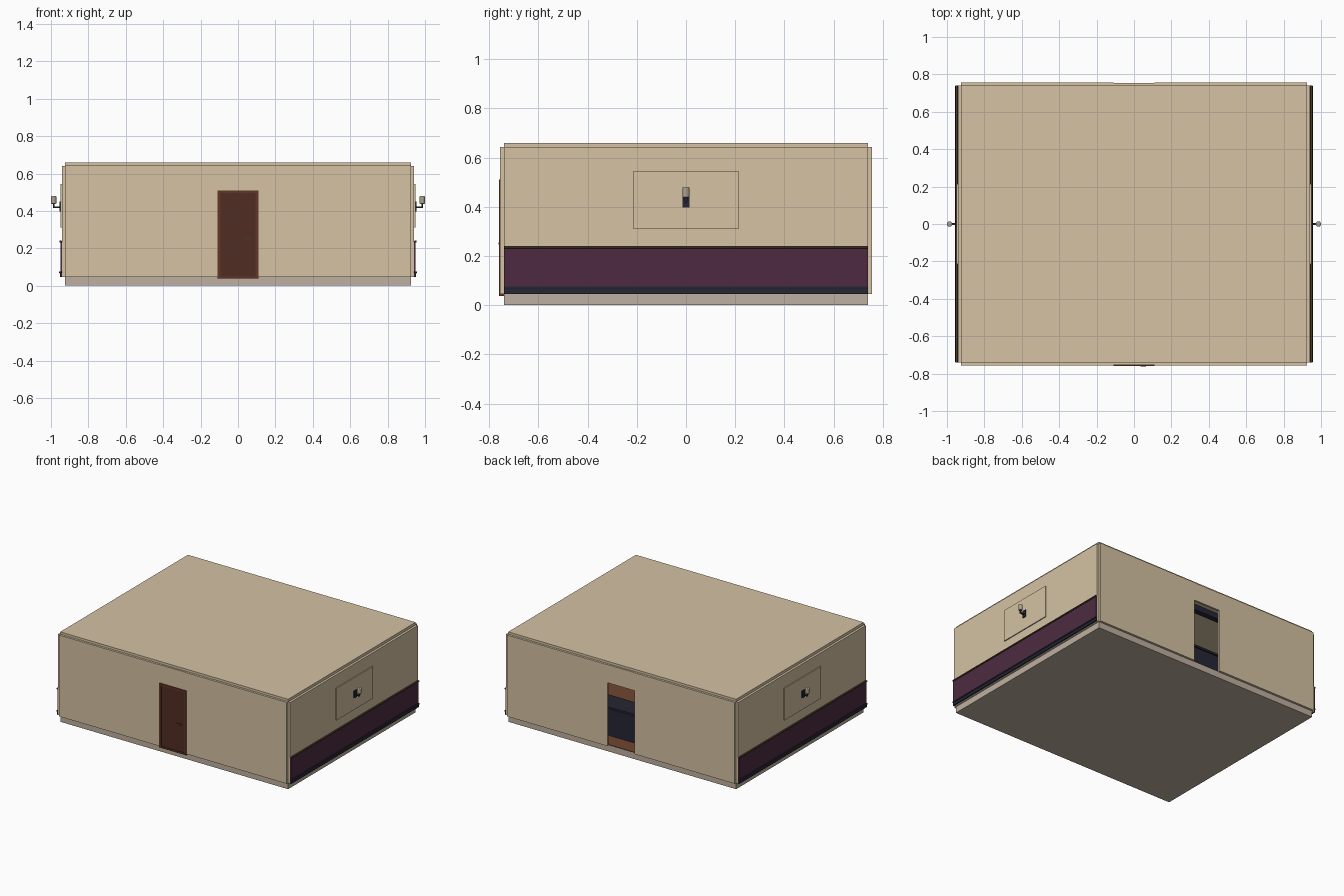
import bpy, math
from mathutils import Vector

if "Cube" in bpy.data.objects:
    bpy.data.objects.remove(bpy.data.objects["Cube"])


def material(name, rgb):
    m = bpy.data.materials.new(name)
    m.diffuse_color = (*rgb, 1)
    m.use_nodes = True
    m.node_tree.nodes["Principled BSDF"].inputs["Base Color"].default_value = m.diffuse_color
    return m


BEIGE = material("beige plaster", (0.66, 0.54, 0.37))
STONE = material("grey beige stone", (0.52, 0.43, 0.35))
PURPLE = material("deep purple", (0.075, 0.024, 0.052))
NAVY = material("dark navy", (0.018, 0.019, 0.033))
DOOR = material("dark red brown", (0.08, 0.026, 0.016))
FRAME = material("red brown", (0.12, 0.036, 0.02))
TRIM = material("olive brown", (0.06, 0.04, 0.022))
WOOD = material("floor wood", (0.16, 0.06, 0.03))
SHADE = material("lamp shade", (0.42, 0.36, 0.27))


def box(name, x, y, z, mat, bevel=0):
    """Box from (min, max) ranges along each axis."""
    bpy.ops.mesh.primitive_cube_add(size=1)
    o = bpy.context.object
    o.name = name
    lo, hi = Vector((x[0], y[0], z[0])), Vector((x[1], y[1], z[1]))
    for v in o.data.vertices:
        v.co = (lo + hi) / 2 + v.co * (hi - lo)
    o.data.materials.append(mat)
    if bevel:
        b = o.modifiers.new("bevel", "BEVEL")
        b.width, b.segments = bevel, 2
    return o


def sided(x0, x1, side):
    """Range along x mirrored to the given side."""
    return tuple(sorted((x0 * side, x1 * side)))


# Base, wooden floor and roof
box("base_slab", (-.925, .925), (-.74, .74), (0, .046), STONE)
box("wood_floor", (-.924, .924), (-.739, .739), (.046, .05), WOOD)
box("roof_slab", (-.925, .925), (-.74, .74), (.64, .66), BEIGE)

# Front and back walls, split around the doorways
for end, label in ((-1, "front"), (1, "back")):
    y = tuple(sorted((.74 * end, .756 * end)))
    for s, n in ((-1, "left"), (1, "right")):
        box(f"{label}_wall_{n}", sided(.11, .925, s), y, (.046, .643), BEIGE)
    yh = tuple(sorted((.741 * end, .754 * end)))
    box(f"{label}_door_header", (-.11, .11), yh, (.51, .643), BEIGE)

# Front door: frame, leaf and handle
for s in (-1, 1):
    box("door_jamb", sided(.093, .11, s), (-.76, -.735), (.038, .51), FRAME)
box("door_lintel", (-.093, .093), (-.76, -.735), (.496, .51), FRAME)
box("door_sill", (-.093, .093), (-.76, -.735), (.038, .05), FRAME)
box("door_leaf", (-.093, .093), (-.755, -.738), (.05, .496), DOOR)
box("door_handle", (.035, .065), (-.762, -.757), (.247, .254), TRIM)
box("door_handle_stem", (.057, .065), (-.758, -.754), (.243, .258), TRIM)

# Side walls with painted dado, plate and wall lamp
for s in (-1, 1):
    box("side_wall", sided(.925, .942, s), (-.74, .74), (.046, .64), BEIGE)
    box("purple_dado", sided(.942, .949, s), (-.74, .74), (.075, .232), PURPLE)
    box("dado_rail", sided(.942, .955, s), (-.74, .74), (.231, .241), TRIM, .002)
    box("skirting", sided(.942, .952, s), (-.74, .74), (.046, .068), NAVY)
    box("skirting_cap", sided(.942, .956, s), (-.74, .74), (.066, .076), NAVY, .002)
    box("wall_plate", sided(.942, .949, s), (-.213, .213), (.31, .545), BEIGE)
    box("lamp_backplate", sided(.949, .955, s), (-.014, .014), (.398, .45), NAVY)
    box("lamp_arm", sided(.955, .989, s), (-.005, .005), (.415, .423), NAVY)
    box("lamp_stem", sided(.982, .99, s), (-.006, .006), (.423, .44), NAVY)
    bpy.ops.mesh.primitive_cylinder_add(vertices=20, radius=.0145, depth=.042,
                                        location=(.9855 * s, 0, .459))
    lamp = bpy.context.object
    lamp.name = "lamp_shade"
    lamp.data.materials.append(SHADE)
    b = lamp.modifiers.new("bevel", "BEVEL")
    b.width, b.segments, b.limit_method = .005, 3, "ANGLE"
    bpy.ops.object.shade_smooth_by_angle(angle=math.radians(40))

# Interior: navy counter near the back doorway with wooden shelves behind
box("counter", (-.3, .3), (.48, .62), (.05, .25), NAVY)
box("counter_top", (-.31, .31), (.47, .63), (.25, .265), NAVY)
for y in (.1, -.3):
    box("table_top", (-.35, .35), (y - .08, y + .08), (.2, .215), WOOD)
    for s in (-1, 1):
        box("table_leg", sided(.28, .31, s), (y - .02, y + .02), (.05, .2), WOOD)
box("ceiling_beam", (-.9, .9), (.5, .54), (.6, .64), NAVY)
box("picture_rail", (-.92, -.12), (-.74, -.73), (.235, .25), WOOD)
box("picture_rail_right", (.12, .92), (-.74, -.73), (.235, .25), WOOD)
